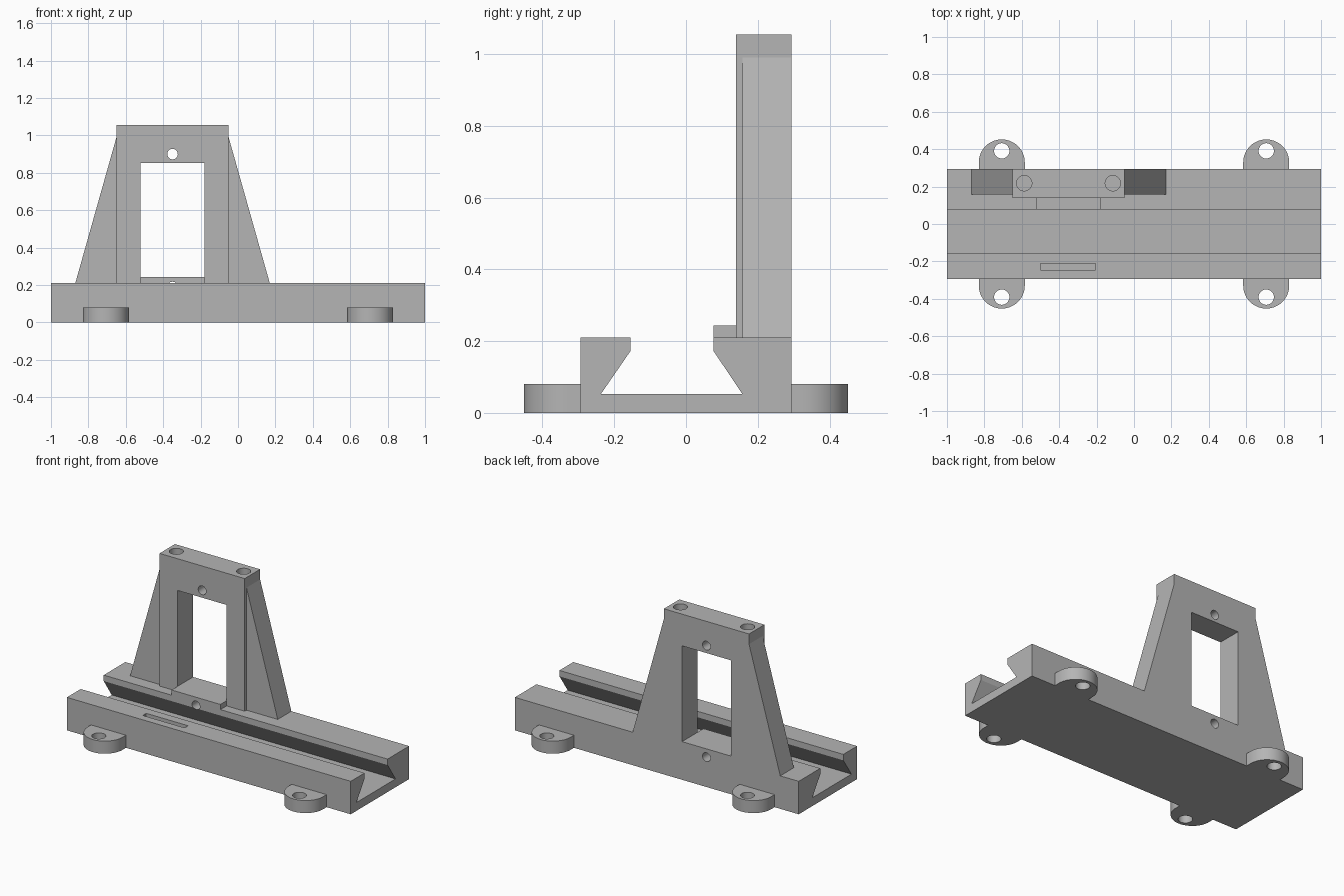
import bpy, bmesh, math
from mathutils import Vector

if "Cube" in bpy.data.objects:
    bpy.data.objects.remove(bpy.data.objects["Cube"], do_unlink=True)

# Single grey plastic
grey = bpy.data.materials.new("grey_plastic")
grey.use_nodes = True
colour = (0.46, 0.46, 0.46, 1)
grey.diffuse_color = colour
grey.node_tree.nodes["Principled BSDF"].inputs["Base Color"].default_value = colour

# Where a 2D profile and its depth land for each extrusion axis
PLACE = {
    "X": lambda a, b, d: Vector((d, a, b)),
    "Y": lambda a, b, d: Vector((a, d, b)),
    "Z": lambda a, b, d: Vector((a, b, d)),
}


def prism(name, points, axis, low, high):
    """Extrude a closed profile along an axis."""
    bm = bmesh.new()
    place = PLACE[axis]
    face = bm.faces.new([bm.verts.new(place(a, b, low)) for a, b in points])
    ext = bmesh.ops.extrude_face_region(bm, geom=[face])
    moved = [v for v in ext["geom"] if isinstance(v, bmesh.types.BMVert)]
    bmesh.ops.translate(bm, verts=moved, vec=place(0, 0, high - low))
    bmesh.ops.recalc_face_normals(bm, faces=bm.faces)
    mesh = bpy.data.meshes.new(name)
    bm.to_mesh(mesh)
    bm.free()
    mesh.materials.append(grey)
    obj = bpy.data.objects.new(name, mesh)
    bpy.context.collection.objects.link(obj)
    return obj


def rect(a0, a1, b0, b1):
    return [(a0, b0), (a1, b0), (a1, b1), (a0, b1)]


def arc(a, b, r, start=0.0, sweep=math.tau, steps=40):
    closed = sweep >= math.tau
    count = steps if closed else steps + 1
    return [(a + r * math.cos(start + sweep * i / steps),
             b + r * math.sin(start + sweep * i / steps)) for i in range(count)]


def cut(obj, cutters):
    """Subtract the cutters and bake the result."""
    for c in cutters:
        c.hide_render = True
        mod = obj.modifiers.new("cut", "BOOLEAN")
        mod.operation, mod.solver, mod.object = "DIFFERENCE", "EXACT", c
    bpy.context.view_layer.update()
    dg = bpy.context.evaluated_depsgraph_get()
    baked = bpy.data.meshes.new_from_object(obj.evaluated_get(dg))
    obj.modifiers.clear()
    obj.data = baked


EDGE = 0.294          # half depth of the rail
DECK = 0.21           # top of the rail
MID = -0.35           # tower centre line
WIN = 0.172           # half width of the window
HALF = 0.30           # half width of the tower
TOP = 1.055
FRONT = 0.139         # front face of the tower
SILL = 0.243

# Dovetail rail
rail = prism("dovetail_rail", [
    (-EDGE, 0), (EDGE, 0), (EDGE, DECK), (0.077, DECK), (0.077, 0.172),
    (0.157, 0.053), (-0.237, 0.053), (-0.155, 0.172), (-0.155, DECK),
    (-EDGE, DECK)], "X", -1, 1)

# Tower, its stepped sill and the side gussets
tower = prism("tower_frame", rect(MID - HALF, MID + HALF, DECK, TOP), "Y", FRONT, EDGE)
sill = prism("window_sill", rect(MID - WIN, MID + WIN, DECK, SILL), "Y", 0.077, FRONT)
parts = [rail, tower, sill]
for side, label in ((-1, "right"), (1, "left")):
    inner, outer = MID + side * HALF, MID + side * 0.52
    parts.append(prism(label + "_gusset",
                       [(outer, DECK), (inner, DECK), (inner, 0.99)],
                       "Y", 0.157, EDGE))

# Openings
window = prism("window_cutter", rect(MID - WIN, MID + WIN, SILL, 0.853), "Y", 0, 0.5)
upper = prism("upper_hole_cutter", arc(MID, 0.9, 0.028), "Y", 0, 0.5)
lower = prism("lower_hole_cutter", arc(MID, 0.19, 0.028), "Y", 0, 0.5)
slot = prism("slot_cutter", rect(-0.5, -0.205, -0.245, -0.21), "Z", 0.175, 0.3)
rods = [prism("rod_hole_cutter", arc(MID + s * 0.237, 0.218, 0.041), "Z", 0.8, 1.2)
        for s in (-1, 1)]
cut(rail, [lower, slot])
cut(sill, [lower])
cut(tower, [window, upper, lower] + rods)
cutters = [window, upper, lower, slot] + rods

# Mounting ears with screw holes
for sx, xn in ((-1, "right"), (1, "left")):
    for sy, yn in ((-1, "front"), (1, "back")):
        x, r = sx * 0.707, 0.123
        outline = [(x + r, EDGE)] + arc(x, 0.329, r, 0, math.pi) + [(x - r, EDGE)]
        ear = prism(f"{yn}_{xn}_ear", [(a, sy * b) for a, b in outline], "Z", 0, 0.08)
        hole = prism("ear_hole_cutter", arc(x, sy * 0.391, 0.041), "Z", -0.1, 0.2)
        cut(ear, [hole])
        parts.append(ear)
        cutters.append(hole)

for c in cutters:
    bpy.data.objects.remove(c, do_unlink=True)

# Smooth the round surfaces, keep the corners sharp
bpy.ops.object.select_all(action="DESELECT")
for p in parts:
    p.select_set(True)
bpy.context.view_layer.objects.active = rail
bpy.ops.object.shade_smooth_by_angle(angle=math.radians(30))
